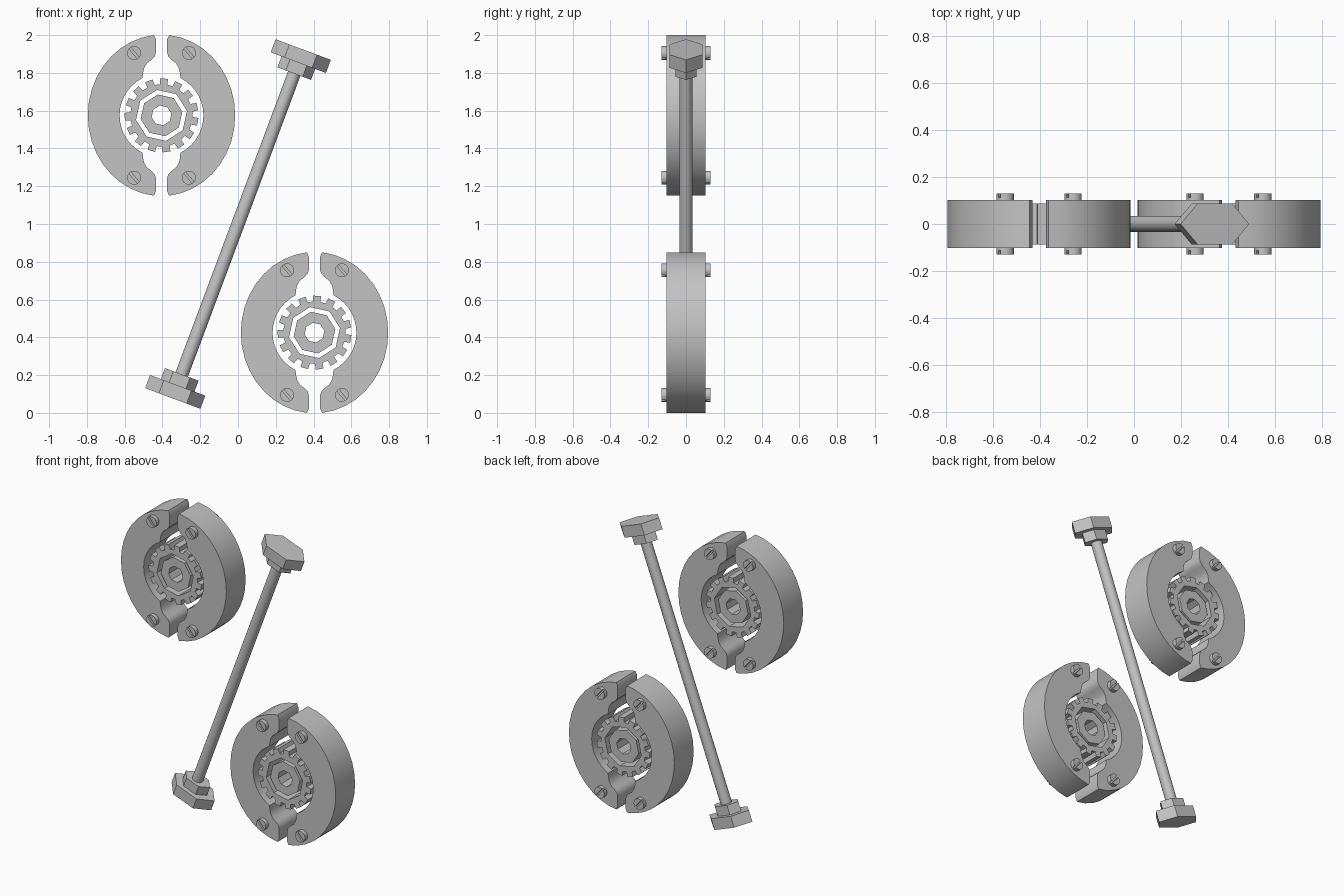
import bpy, bmesh
from math import sin, cos, pi, radians, asin, sqrt

cube = bpy.data.objects.get("Cube")
if cube:
    bpy.data.objects.remove(cube, do_unlink=True)

GREY = (0.55, 0.55, 0.55, 1)
steel = bpy.data.materials.new("grey steel")
steel.use_nodes = True
steel.diffuse_color = GREY
steel.node_tree.nodes["Principled BSDF"].inputs["Base Color"].default_value = GREY

TILT = radians(20.5)
parts = []


def finish(name, bm, location):
    bmesh.ops.recalc_face_normals(bm, faces=bm.faces[:])
    mesh = bpy.data.meshes.new(name)
    bm.to_mesh(mesh)
    bm.free()
    mesh.materials.append(steel)
    obj = bpy.data.objects.new(name, mesh)
    obj.location = location
    bpy.context.collection.objects.link(obj)
    parts.append(obj)
    return obj


def plate(name, loops, half_depth, location):
    """Fill closed x-z outlines (later ones are holes) and extrude along y."""
    bm = bmesh.new()
    edges = []
    for loop in loops:
        verts = [bm.verts.new((x, -half_depth, z)) for x, z in loop]
        edges += [bm.edges.new((verts[i - 1], v)) for i, v in enumerate(verts)]
    bmesh.ops.triangle_fill(bm, edges=edges, use_beauty=True, normal=(0, -1, 0))
    out = bmesh.ops.extrude_face_region(bm, geom=bm.faces[:])
    moved = [g for g in out["geom"] if isinstance(g, bmesh.types.BMVert)]
    bmesh.ops.translate(bm, verts=moved, vec=(0, 2 * half_depth, 0))
    return finish(name, bm, location)


def ngon(r, n, turn=0.0):
    return [(r * cos(turn + 2 * pi * i / n), r * sin(turn + 2 * pi * i / n)) for i in range(n)]


def shaft(name, sides, rx, ry, low, high):
    """Prism along the tilted axis, given its span from the model centre."""
    bm = bmesh.new()
    bmesh.ops.create_cone(bm, cap_ends=True, segments=sides, radius1=1, radius2=1, depth=1)
    if sides == 6:
        # put two corners on the x axis
        for v in bm.verts:
            v.co.x, v.co.y = v.co.y, v.co.x
        widest = max(abs(v.co.x) for v in bm.verts)
        if widest < 0.95:
            for v in bm.verts:
                v.co.x, v.co.y = v.co.y, v.co.x
    for v in bm.verts:
        v.co = (v.co.x * rx, v.co.y * ry, low + (v.co.z + 0.5) * (high - low))
    obj = finish(name, bm, (0, 0, 1))
    obj.rotation_euler = (0, TILT, 0)


def half_ring_outline(side):
    """Half of an oval ring with rounded tips and a notched inner mouth."""
    rx, rz, r_in = 0.39, 0.427, 0.222
    tip = [(0.029, 0.40), (0.029, 0.335), (0.036, 0.312), (0.052, 0.295),
           (0.078, 0.275), (0.092, 0.25), (0.098, 0.225)]
    start = asin(0.04 / rx)
    outer = [start + (pi - 2 * start) * i / 18 for i in range(19)]
    inner_start = asin(0.1 / r_in)
    inner = [inner_start + (pi - 2 * inner_start) * i / 14 for i in range(15)]
    pts = [(rx * sin(a), rz * cos(a)) for a in reversed(outer)]
    pts += tip
    pts += [(r_in * sin(a), r_in * cos(a)) for a in inner]
    pts += [(x, -z) for x, z in reversed(tip)]
    return [(side * x, z) for x, z in pts]


def gear_outline(teeth=15, root=0.165, top=0.196):
    pts = []
    for i in range(teeth):
        mid = radians(86) + 2 * pi * i / teeth
        for r, off in ((root, -0.125), (top, -0.105), (top, 0.105), (root, 0.125)):
            pts.append((r * cos(mid + off), r * sin(mid + off)))
    return pts


def screw(name, location):
    """Slotted pin showing on both faces of a half ring."""
    r, slot, turn = 0.037, 0.006, radians(-50)
    plate(name + "_core", [ngon(r * 0.98, 16)], 0.112, location)
    a0 = asin(slot / r)
    for label, flip in (("a", 0), ("b", pi)):
        arc = [a0 + (pi - 2 * a0) * i / 8 + turn + flip for i in range(9)]
        plate(name + "_head_" + label, [[(r * cos(a), r * sin(a)) for a in arc]], 0.13, location)


# Two split rings, each with a gear and a nut inside
for where, cx, cz in (("upper", -0.405, 1.575), ("lower", 0.405, 0.425)):
    centre = (cx, 0, cz)
    for side, label in ((-1, "right"), (1, "left")):
        plate(f"{where}_{label}_half_ring", [half_ring_outline(side)], 0.102, centre)
        for end, level in ((1, "top"), (-1, "bottom")):
            screw(f"{where}_{label}_{level}_screw", (cx + side * 0.145, 0, cz + end * 0.33))
    turn = radians(10)
    plate(where + "_gear", [gear_outline(), ngon(0.137, 8, turn)], 0.087, centre)
    plate(where + "_nut", [ngon(0.112, 8, turn), ngon(0.053, 8, turn)], 0.08, centre)

# Tilted rod with a stepped six-sided head at each end
shaft("rod", 20, 0.035, 0.035, -0.88, 0.88)
for sign, label in ((1, "top"), (-1, "bottom")):
    shaft(label + "_head", 6, 0.156, 0.101, *sorted((sign * 0.912, sign * 0.986)))
    shaft(label + "_collar", 6, 0.095, 0.064, *sorted((sign * 0.85, sign * 0.914)))

# Smooth the round surfaces, keep the edges sharp
bpy.ops.object.select_all(action='DESELECT')
for obj in parts:
    obj.select_set(True)
bpy.context.view_layer.objects.active = parts[0]
bpy.ops.object.shade_smooth_by_angle(angle=radians(30))
